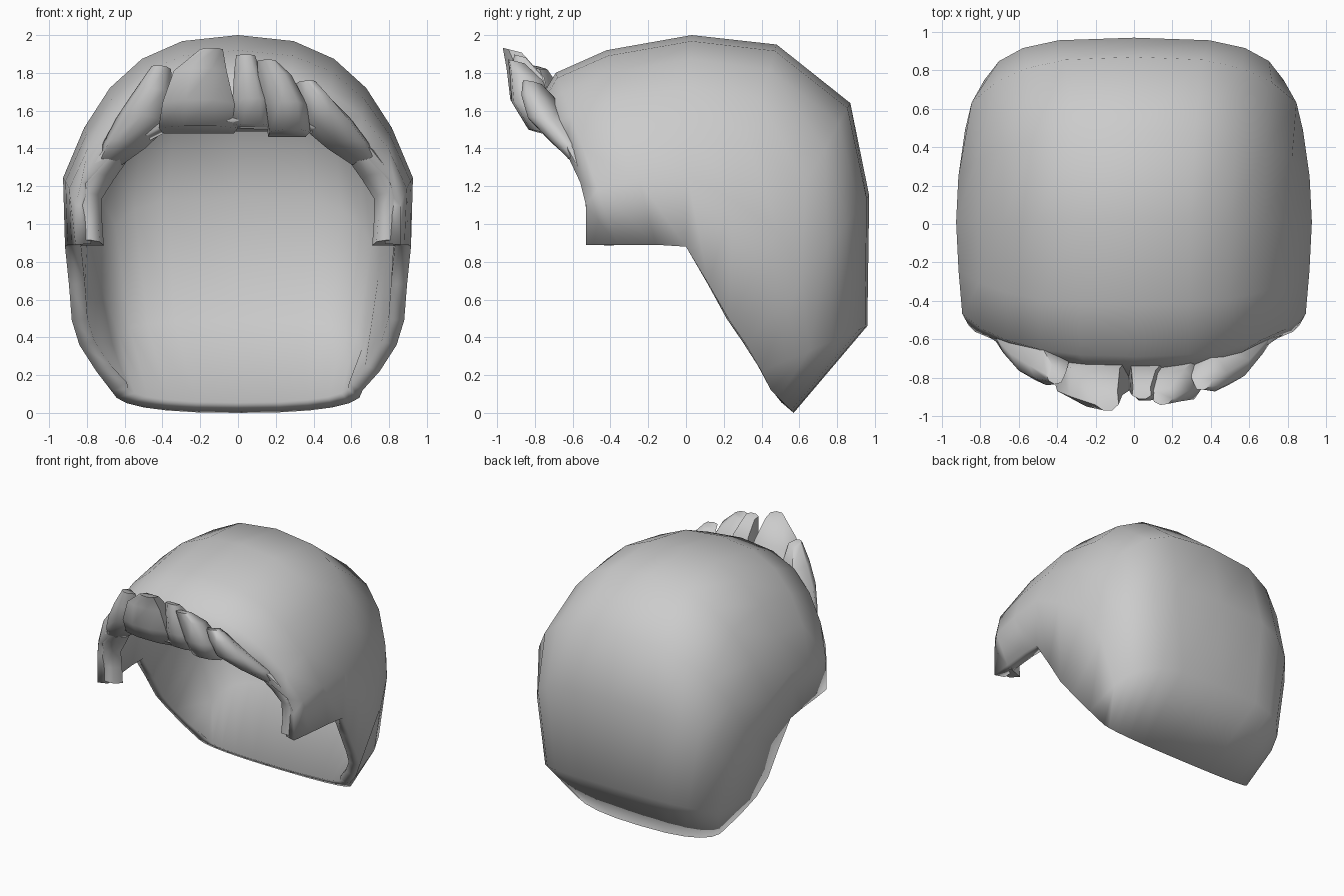
import bpy, bmesh, math
from mathutils import Vector

if "Cube" in bpy.data.objects:
    bpy.data.objects.remove(bpy.data.objects["Cube"])


def finish(bm, name, angle=50):
    me = bpy.data.meshes.new(name)
    bm.to_mesh(me)
    bm.free()
    ob = bpy.data.objects.new(name, me)
    bpy.context.collection.objects.link(ob)
    bpy.ops.object.select_all(action='DESELECT')
    bpy.context.view_layer.objects.active = ob
    ob.select_set(True)
    bpy.ops.object.shade_smooth_by_angle(angle=math.radians(angle))
    return ob


# Hair cap: ribs running from the centre line down to the side rim
# front rim of the opening, as a half rib (x, y, z)
SEG = 6
front = [(0, -.84, 1.55), (.2, -.82, 1.54), (.42, -.76, 1.51), (.64, -.64, 1.39),
         (.83, -.56, 1.22), (.86, -.53, 1.10), (.86, -.53, .89)]
# ridge y, ridge z, rim y, rim z, half width, roundness
stations = [
    (-.69, 1.80, -.36, .89, .87, .83),
    (-.42, 1.92, -.16, .89, .89, .83),
    (.03, 2.00, .00, .88, .905, .83),
    (.48, 1.95, .12, .68, .895, .77),
    (.87, 1.64, .23, .49, .88, .67),
    (.97, 1.15, .32, .36, .84, .60),
    (.96, .46, .40, .22, .75, .58),
    (.57, 0, .45, .12, .66, .80),
]
ribs = [[Vector(p) for p in front]]
for ry, rz, ey, ez, w, e in stations:
    rib = []
    for i in range(SEG + 1):
        a = math.pi / 2 * i / SEG
        s = math.sin(a) ** e if i else 0
        c = math.cos(a) ** e if i < SEG else 0
        z = ez + (rz - ez) * c
        bulge = 1 + .06 * max(0, 1 - abs(z - 1.2) / .4)   # widest above the ears
        rib.append(Vector((w * s * bulge, ey + (ry - ey) * c, z)))
    ribs.append(rib)

bm = bmesh.new()
rows = []
for rib in ribs:
    full = [Vector((-p.x, p.y, p.z)) for p in rib[:0:-1]] + rib
    rows.append([bm.verts.new(p) for p in full])
for r0, r1 in zip(rows, rows[1:]):
    for i in range(2 * SEG):
        bm.faces.new((r0[i], r0[i + 1], r1[i + 1], r1[i]))
bm.normal_update()
mid = Vector((0, 0, 1))
if sum(f.normal.dot(f.calc_center_median() - mid) for f in bm.faces) < 0:
    bmesh.ops.reverse_faces(bm, faces=bm.faces[:])
cap = finish(bm, "hair_cap", 60)
sol = cap.modifiers.new("thickness", 'SOLIDIFY')
sol.thickness = .085
sol.offset = -1


# Locks: tapered blocks swept along the brow
def lock(name, path, yaw=0):
    """path rows: centre x, y, z, half width, half depth"""
    bm = bmesh.new()
    ca, sa = math.cos(math.radians(yaw)), math.sin(math.radians(yaw))
    rings = []
    for x, y, z, w, d in path:
        ring = []
        for u, v in ((-1, -.45), (-.35, -1), (.45, -1), (1, -.4), (.9, 1), (-.9, 1)):
            ring.append(bm.verts.new((x + u * w * ca - v * d * sa,
                                      y + u * w * sa + v * d * ca,
                                      z - v * d * .25)))
        rings.append(ring)
    for a, b in zip(rings, rings[1:]):
        for i in range(6):
            j = (i + 1) % 6
            bm.faces.new((a[i], a[j], b[j], b[i]))
    bm.faces.new(rings[0][::-1])
    bm.faces.new(rings[-1])
    bmesh.ops.recalc_face_normals(bm, faces=bm.faces[:])
    return finish(bm, name, 65)


lock("lock_centre_left", [(-.21, -.76, 1.50, .21, .08), (-.21, -.82, 1.63, .19, .11),
                          (-.20, -.85, 1.80, .14, .10), (-.14, -.92, 1.92, .06, .05)])
lock("lock_centre", [(.07, -.76, 1.51, .12, .08), (.07, -.81, 1.64, .10, .10),
                     (.05, -.84, 1.80, .07, .08), (.04, -.88, 1.89, .05, .03)])
lock("lock_centre_right", [(.27, -.75, 1.48, .11, .08), (.25, -.81, 1.62, .11, .11),
                           (.19, -.85, 1.78, .09, .08), (.15, -.90, 1.86, .05, .04)], 8)
lock("lock_right", [(.67, -.56, 1.33, .05, .06), (.59, -.63, 1.42, .10, .08),
                    (.48, -.73, 1.54, .12, .10), (.40, -.78, 1.66, .08, .09),
                    (.36, -.82, 1.75, .05, .04)], 30)
lock("lock_left", [(-.68, -.56, 1.33, .05, .06), (-.61, -.62, 1.42, .10, .08),
                   (-.51, -.70, 1.55, .13, .10), (-.45, -.75, 1.70, .09, .08),
                   (-.41, -.79, 1.83, .045, .04)], -30)

# Thick hairline strips and sideburns on both sides
for side, s in (("left", -1), ("right", 1)):
    lock("hairline_" + side, [(s * .79, -.46, .90, .07, .06), (s * .79, -.46, 1.02, .06, .06),
                              (s * .80, -.47, 1.15, .07, .06), (s * .75, -.50, 1.25, .08, .07),
                              (s * .65, -.57, 1.38, .07, .07), (s * .56, -.62, 1.48, .05, .05)],
         s * 20)
